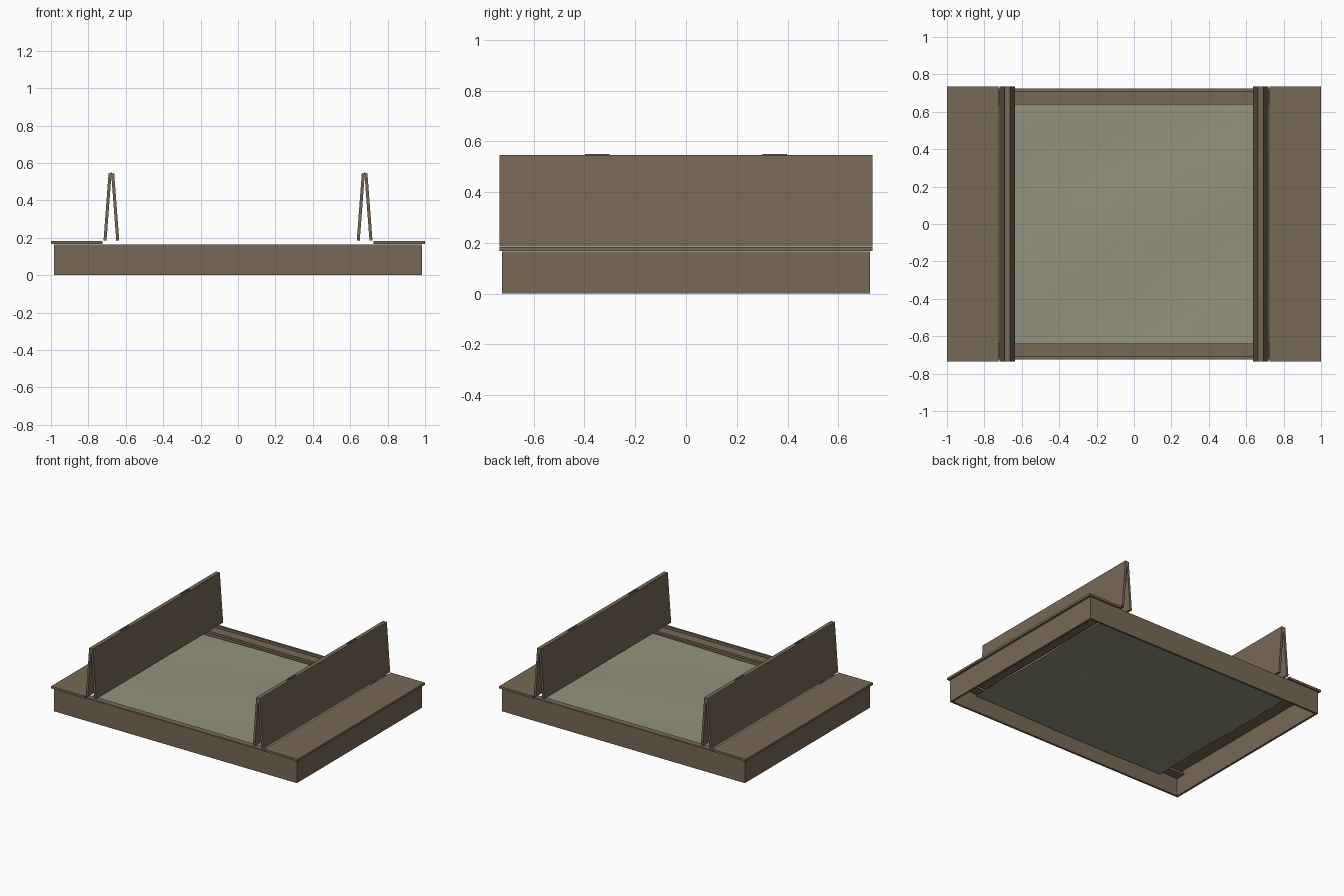
import bpy, bmesh, math, random
from mathutils import Vector

if "Cube" in bpy.data.objects:
    bpy.data.objects.remove(bpy.data.objects["Cube"])

random.seed(4)


def material(name, rgb):
    m = bpy.data.materials.new(name)
    m.diffuse_color = (*rgb, 1)
    m.use_nodes = True
    m.node_tree.nodes["Principled BSDF"].inputs["Base Color"].default_value = m.diffuse_color
    return m


WOOD = material("brown wood", (0.185, 0.138, 0.094))
SAND = material("grey sand", (0.296, 0.287, 0.205))


def finish(name, bm, mat):
    bmesh.ops.recalc_face_normals(bm, faces=bm.faces)
    me = bpy.data.meshes.new(name)
    bm.to_mesh(me)
    bm.free()
    me.materials.append(mat)
    ob = bpy.data.objects.new(name, me)
    bpy.context.collection.objects.link(ob)
    return ob


def prism(name, profile, y0, y1, mat=WOOD):
    """Extrude an x-z profile along y."""
    bm = bmesh.new()
    f = bm.faces.new([bm.verts.new((x, y0, z)) for x, z in profile])
    r = bmesh.ops.extrude_face_region(bm, geom=[f])
    verts = [v for v in r["geom"] if isinstance(v, bmesh.types.BMVert)]
    bmesh.ops.translate(bm, verts=verts, vec=(0, y1 - y0, 0))
    return finish(name, bm, mat)


def box(name, x0, x1, y0, y1, z0, z1):
    return prism(name, [(x0, z0), (x1, z0), (x1, z1), (x0, z1)], y0, y1)


def board(name, bottom, top, thick):
    """Leaning board given by the centre line of its end profile."""
    a, b = Vector(bottom), Vector(top)
    d = (b - a).normalized()
    n = Vector((-d.y, d.x)) * thick / 2
    return prism(name, [tuple(p) for p in (a - n, b - n, b + n, a + n)], -0.735, 0.735)


T = 0.016
for s, side in ((-1, "left"), (1, "right")):
    # side wall and fixed seat board
    xs = sorted((s * 0.985, s * (0.985 - T)))
    box(side + "_wall", *xs, -0.725 + T, 0.725 - T, 0, 0.165)
    xs = sorted((s * 0.725, s))
    box(side + "_seat_board", *xs, -0.735, 0.735, 0.167, 0.183)
    # folded lid boards
    board(side + "_outer_lid_board", (s * 0.711, 0.185), (s * 0.684, 0.545), T)
    board(side + "_inner_lid_board", (s * 0.643, 0.185), (s * 0.670, 0.545), T)
    # hinges on the fold
    for yc, end in ((-0.35, "front"), (0.35, "back")):
        box(f"{side}_{end}_hinge", s * 0.677 - 0.004, s * 0.677 + 0.004,
            yc - 0.048, yc + 0.048, 0.535, 0.55)

for s, end in ((-1, "front"), (1, "back")):
    # end wall and inner ledge
    ys = sorted((s * 0.725, s * (0.725 - T)))
    box(end + "_wall", -0.985, 0.985, *ys, 0, 0.165)
    ys = sorted((s * 0.64, s * (0.725 - T)))
    box(end + "_ledge", -0.985 + T, 0.985 - T, *ys, 0.13, 0.147)

# gently uneven sand sheet
bm = bmesh.new()
bmesh.ops.create_grid(bm, x_segments=16, y_segments=14, size=1)
for v in bm.verts:
    x, y = v.co.x * 0.8, v.co.y * 0.683
    wave = 0.004 * math.sin(5 * x + 2 * y) + 0.004 * math.cos(7 * y - 3 * x)
    v.co = (x, y, 0.09 + wave + random.uniform(-0.002, 0.002))
sand = finish("sand", bm, SAND)
for p in sand.data.polygons:
    p.use_smooth = True
if sand.data.polygons[0].normal.z < 0:
    sand.data.flip_normals()
